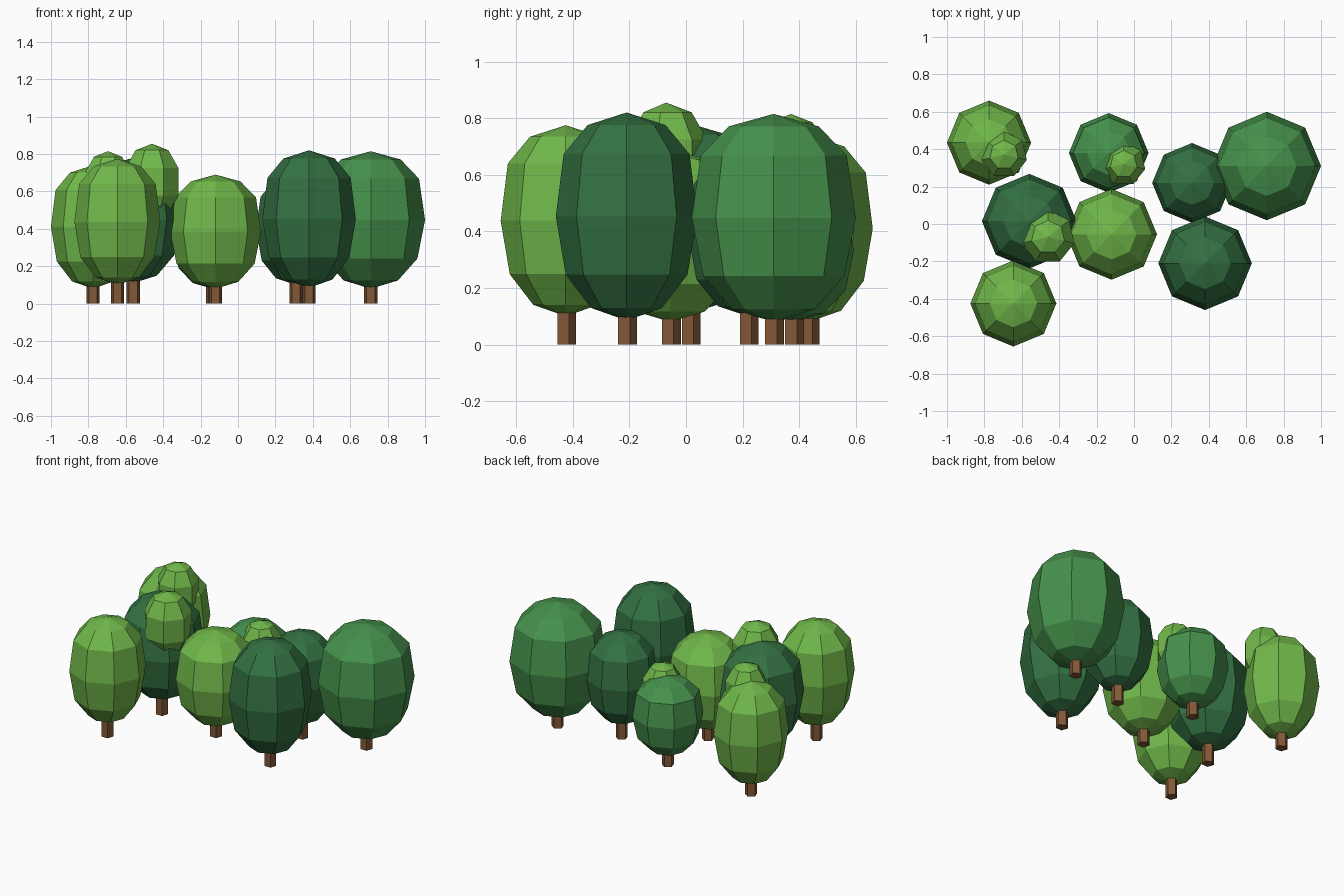
import bpy, bmesh, math

if "Cube" in bpy.data.objects:
    bpy.data.objects.remove(bpy.data.objects["Cube"])


def linear(c):
    c /= 255
    return c / 12.92 if c <= 0.04045 else ((c + 0.055) / 1.055) ** 2.4


def material(name, rgb):
    m = bpy.data.materials.new(name)
    m.diffuse_color = (*[linear(c) for c in rgb], 1)
    m.use_nodes = True
    m.node_tree.nodes["Principled BSDF"].inputs["Base Color"].default_value = m.diffuse_color
    return m


LIGHT = material("light green", (112, 184, 74))
MID = material("mid green", (70, 146, 76))
DARK = material("dark green", (51, 113, 66))
BARK = material("brown bark", (130, 88, 55))


def lathe(name, mat, x, y, profile, sides):
    """Turn a (radius, z) profile around a vertical axis; radius 0 makes a tip."""
    bm = bmesh.new()
    rings = []
    for r, z in profile:
        n = sides if r else 1
        rings.append([bm.verts.new((-r * math.sin(2 * math.pi * i / sides),
                                    r * math.cos(2 * math.pi * i / sides), z))
                      for i in range(n)])
    for a, b in zip(rings, rings[1:]):
        for i in range(sides):
            j = (i + 1) % sides
            quad = [a[i % len(a)], a[j % len(a)], b[j % len(b)], b[i % len(b)]]
            bm.faces.new(list(dict.fromkeys(quad)))
    for ring in (rings[0], rings[-1]):
        if len(ring) > 1:
            bm.faces.new(ring)
    bmesh.ops.recalc_face_normals(bm, faces=bm.faces)
    mesh = bpy.data.meshes.new(name)
    bm.to_mesh(mesh)
    bm.free()
    mesh.materials.append(mat)
    ob = bpy.data.objects.new(name, mesh)
    ob.location = (x, y, 0)
    bpy.context.collection.objects.link(ob)


# unit outlines: full rounded crown, and the small five-band top crown
CROWN = [(0, -1), (.50, -.88), (.86, -.56), (1, 0), (.89, .60), (.55, .88), (0, 1)]
TOP = [(0, -1), (.62, -.83), (1, -.36), (1, .36), (.62, .83), (0, 1)]


def crown(name, mat, x, y, r, low, high, outline, sides):
    mid, half = (low + high) / 2, (high - low) / 2
    lathe(name, mat, x, y, [(r * a, mid + half * b) for a, b in outline], sides)


# trees: material, x, y, crown radius, crown bottom, crown top
trees = [
    (MID, .71, .31, .29, .08, .815),
    (MID, -.135, .38, .213, .08, .58),
    (DARK, .38, -.21, .25, .085, .82),
    (DARK, .31, .22, .213, .10, .69),
    (DARK, -.56, .015, .253, .11, .78),
    (LIGHT, -.645, -.425, .23, .10, .775),
    (LIGHT, -.775, .435, .225, .08, .74),
    (LIGHT, -.12, -.055, .243, .08, .69),
]
for mat, x, y, r, low, high in trees:
    crown("tree_crown", mat, x, y, r, low, high, CROWN, 8)
    # five-sided trunk running up into the crown
    lathe("tree_trunk", BARK, x, y, [(.037, 0), (.037, low + .12)], 5)

# small crowns growing out of the larger ones
for x, y, r, low, high in [(-.46, -.07, .145, .45, .855),
                           (-.695, .37, .125, .46, .815),
                           (-.055, .32, .118, .31, .625)]:
    crown("small_crown", LIGHT, x, y, r, low, high, TOP, 7)
